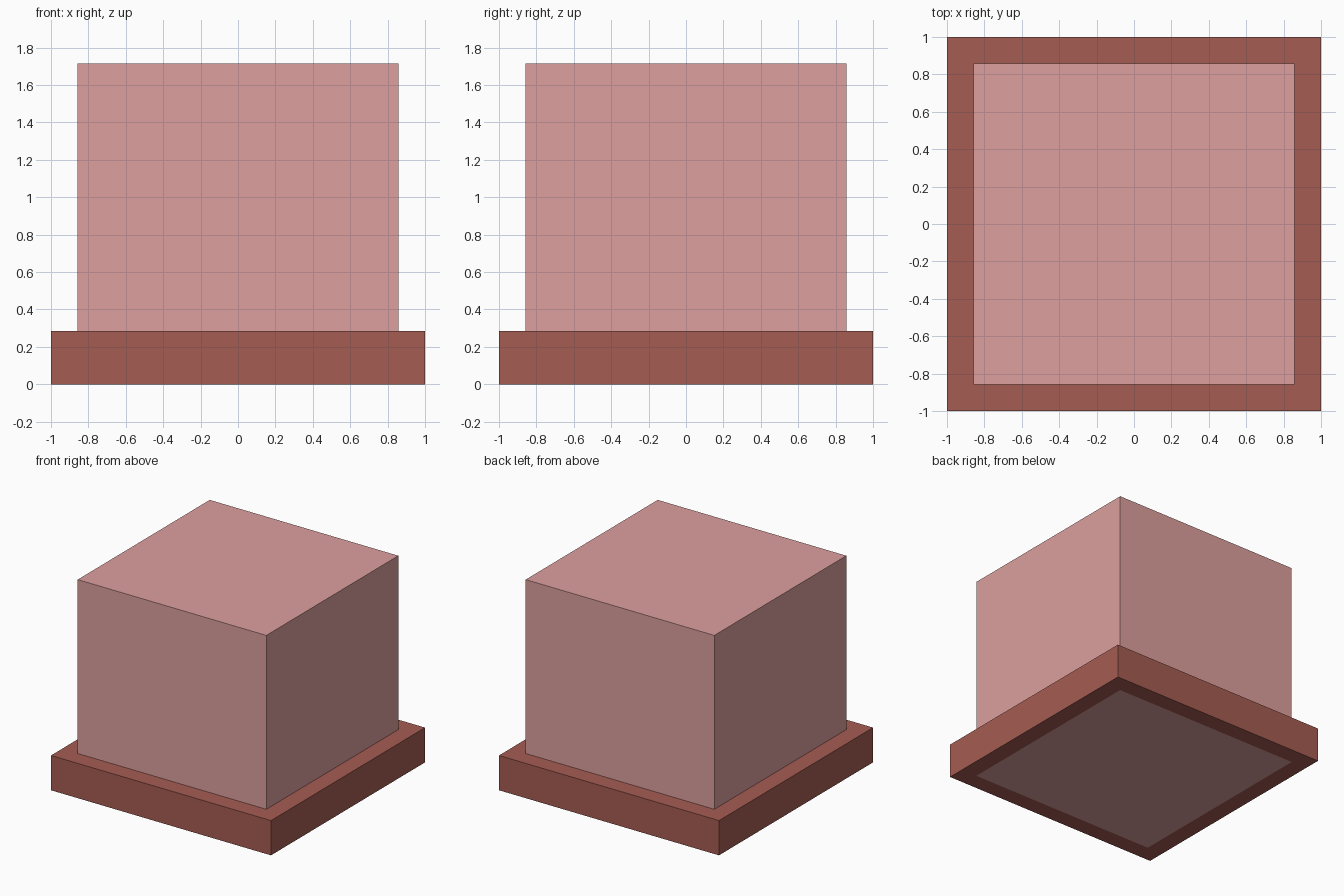
import bpy
import bmesh

if "Cube" in bpy.data.objects:
    bpy.data.objects.remove(bpy.data.objects["Cube"])

U = 2 / 7            # base is 7 units wide, 1 high; block is a 6 unit cube
BASE = 3.5 * U
BLOCK = 3 * U


def make_object(name, bm, color):
    bmesh.ops.recalc_face_normals(bm, faces=bm.faces)
    mesh = bpy.data.meshes.new(name)
    bm.to_mesh(mesh)
    bm.free()
    mat = bpy.data.materials.new(name + "_color")
    mat.diffuse_color = (*color, 1)
    mat.use_nodes = True
    mat.node_tree.nodes["Principled BSDF"].inputs["Base Color"].default_value = mat.diffuse_color
    mesh.materials.append(mat)
    obj = bpy.data.objects.new(name, mesh)
    bpy.context.collection.objects.link(obj)
    return obj


def square(bm, half, z):
    return [bm.verts.new((x * half, y * half, z))
            for x, y in ((-1, -1), (1, -1), (1, 1), (-1, 1))]


# Tall pink block, reaching down to the ground through the base
bm = bmesh.new()
bmesh.ops.create_cube(bm, size=2 * BLOCK)
bmesh.ops.translate(bm, verts=bm.verts, vec=(0, 0, BLOCK))
make_object("block", bm, (0.716, 0.352, 0.342))

# Low square base frame fitted around the block
bm = bmesh.new()
rings = [square(bm, BASE, 0), square(bm, BASE, U),
         square(bm, BLOCK, U), square(bm, BLOCK, 0)]
for a, b in zip(rings, rings[1:] + rings[:1]):
    for i in range(4):
        j = (i + 1) % 4
        bm.faces.new((a[i], a[j], b[j], b[i]))
make_object("base", bm, (0.376, 0.107, 0.084))
